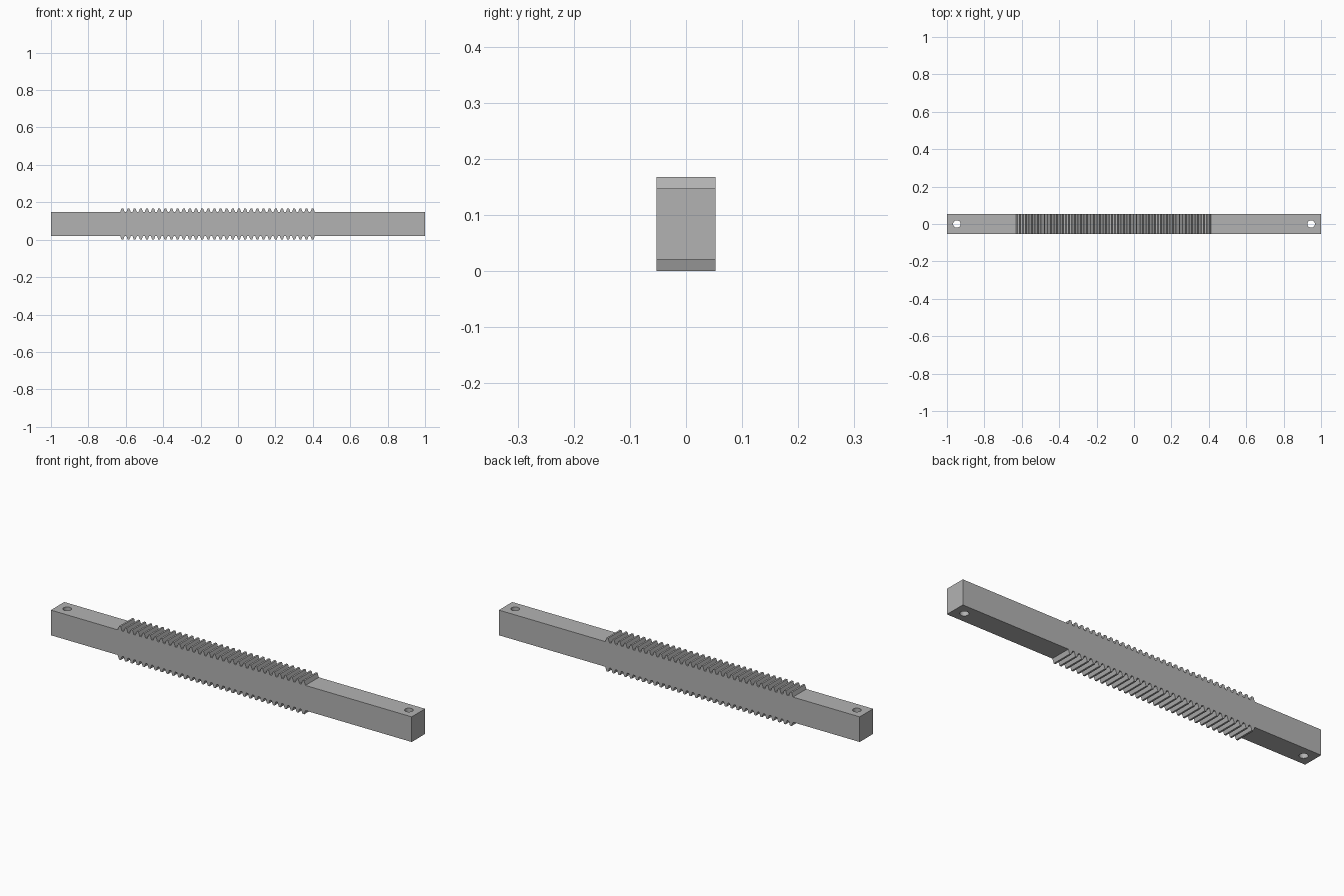
import bpy
import bmesh

cube = bpy.data.objects.get("Cube")
if cube:
    bpy.data.objects.remove(cube, do_unlink=True)

HALF_WIDTH = 0.053
BAR_LOW, BAR_HIGH = 0.021, 0.147
TOOTH_HEIGHT = 0.021
TEETH = 32
FIRST, LAST = -0.618, 0.399
ROOT, TIP = 0.012, 0.0045      # half widths of a tooth
HOLE_X, HOLE_R = 0.947, 0.02

# Plain grey metal
steel = bpy.data.materials.new("grey_steel")
steel.use_nodes = True
grey = (0.45, 0.45, 0.45, 1)
steel.diffuse_color = grey
steel.node_tree.nodes["Principled BSDF"].inputs["Base Color"].default_value = grey


def toothed_edge(base, direction):
    """Edge of the bar from left to right, with trapezoid teeth."""
    points = [(-1, base)]
    for i in range(TEETH):
        x = FIRST + (LAST - FIRST) * i / (TEETH - 1)
        tip = base + direction * TOOTH_HEIGHT
        points += [(x - ROOT, base), (x - TIP, tip), (x + TIP, tip), (x + ROOT, base)]
    return points + [(1, base)]


# Double-sided rack: one outline extruded through the width
outline = toothed_edge(BAR_LOW, -1) + toothed_edge(BAR_HIGH, 1)[::-1]
bm = bmesh.new()
face = bm.faces.new([bm.verts.new((x, -HALF_WIDTH, z)) for x, z in outline])
side = bmesh.ops.extrude_face_region(bm, geom=[face])
moved = [v for v in side["geom"] if isinstance(v, bmesh.types.BMVert)]
bmesh.ops.translate(bm, verts=moved, vec=(0, 2 * HALF_WIDTH, 0))
bmesh.ops.recalc_face_normals(bm, faces=bm.faces)
mesh = bpy.data.meshes.new("toothed_rack")
bm.to_mesh(mesh)
bm.free()
mesh.materials.append(steel)
rack = bpy.data.objects.new("toothed_rack", mesh)
bpy.context.collection.objects.link(rack)

# Bolt hole through each end
for name, x in (("left_hole_cutter", HOLE_X), ("right_hole_cutter", -HOLE_X)):
    bpy.ops.mesh.primitive_cylinder_add(vertices=32, radius=HOLE_R, depth=0.4,
                                        location=(x, 0, 0.084))
    cutter = bpy.context.object
    cutter.name = name
    cutter.data.materials.append(steel)
    cutter.hide_render = True
    cutter.hide_set(True)
    cut = rack.modifiers.new(name, 'BOOLEAN')
    cut.operation = 'DIFFERENCE'
    cut.solver = 'EXACT'
    cut.object = cutter

# Smooth hole walls, sharp edges elsewhere
bpy.ops.object.select_all(action='DESELECT')
bpy.context.view_layer.objects.active = rack
rack.select_set(True)
for modifier in list(rack.modifiers):
    bpy.ops.object.modifier_apply(modifier=modifier.name)
bpy.ops.object.shade_smooth_by_angle(angle=0.5)
for ob in [o for o in bpy.data.objects if o.name.endswith("hole_cutter")]:
    bpy.data.objects.remove(ob, do_unlink=True)
